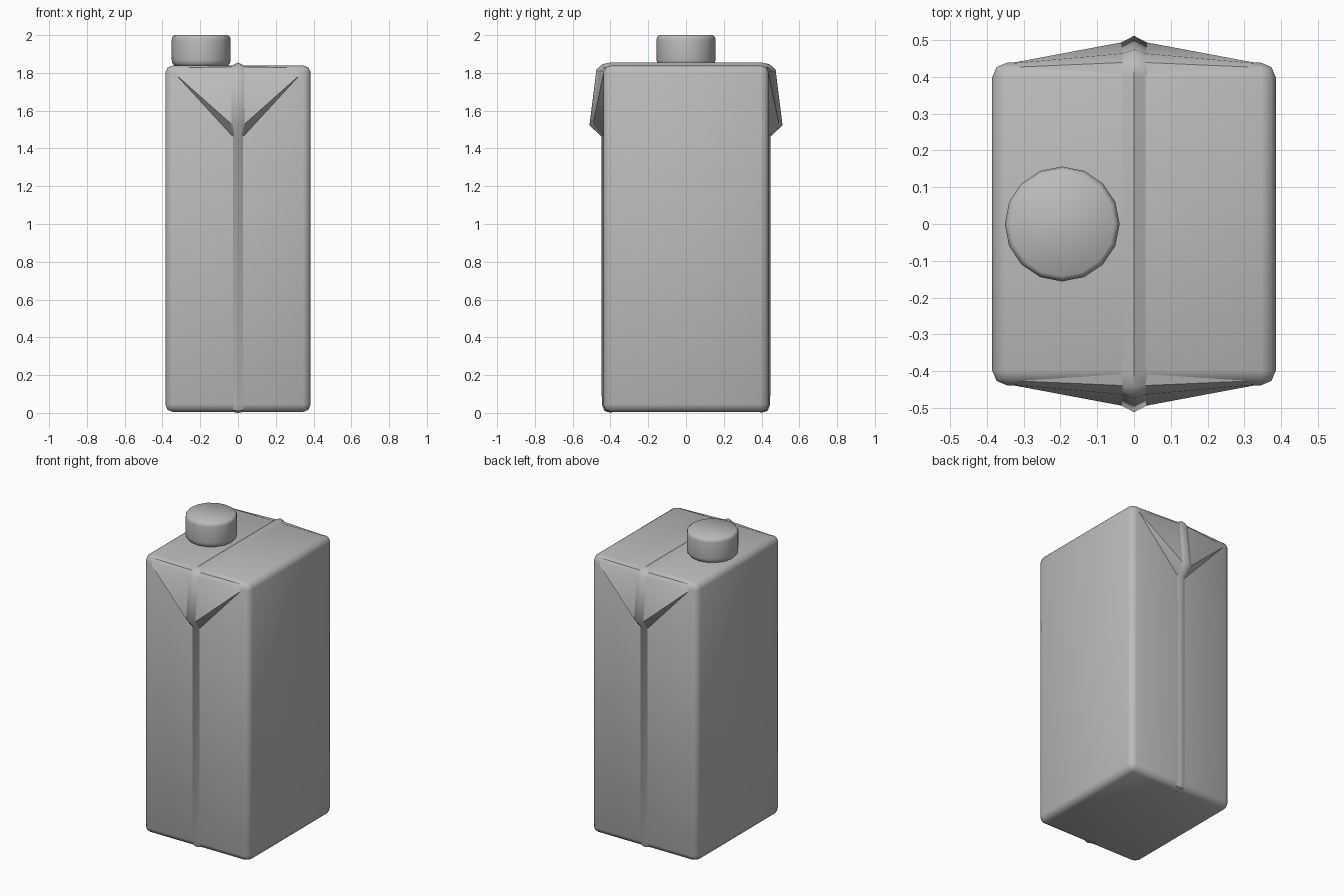
import bpy, bmesh, math

if "Cube" in bpy.data.objects:
    bpy.data.objects.remove(bpy.data.objects["Cube"])

grey = bpy.data.materials.new("plain grey")
grey.diffuse_color = (0.5, 0.5, 0.5, 1)
grey.use_nodes = True
grey.node_tree.nodes["Principled BSDF"].inputs["Base Color"].default_value = grey.diffuse_color


def finish(name, bm, angle):
    """Turn a bmesh into a smooth shaded object."""
    bmesh.ops.recalc_face_normals(bm, faces=bm.faces)
    me = bpy.data.meshes.new(name)
    bm.to_mesh(me)
    bm.free()
    me.materials.append(grey)
    ob = bpy.data.objects.new(name, me)
    bpy.context.collection.objects.link(ob)
    bpy.ops.object.select_all(action='DESELECT')
    ob.select_set(True)
    bpy.context.view_layer.objects.active = ob
    bpy.ops.object.shade_smooth_by_angle(angle=math.radians(angle))
    return ob


# Carton body: softly bevelled box
bm = bmesh.new()
bmesh.ops.create_cube(bm, size=1)
for v in bm.verts:
    v.co = (v.co.x * 0.77, v.co.y * 0.876, 0.005 + (v.co.z + 0.5) * 1.835)
bmesh.ops.bevel(bm, geom=bm.edges[:], offset=0.04, segments=2, profile=0.5,
                affect='EDGES')
finish("carton_body", bm, 60)

# Folded triangular flaps, front and back
for name, s in (("front_flap", 1), ("back_flap", -1)):
    bm = bmesh.new()

    def vert(x, y, z):
        return bm.verts.new((x, y * s, z))

    top_in = vert(0, -0.39, 1.839)
    top_mid = vert(0, -0.44, 1.832)
    top_out = vert(0, -0.466, 1.81)
    tip = vert(0, -0.498, 1.525)
    root = vert(0, -0.435, 1.462)
    back = vert(0, -0.39, 1.60)
    for m in (1, -1):
        c_in = vert(m * 0.345, -0.39, 1.838)
        c_mid = vert(m * 0.345, -0.425, 1.828)
        c_out = vert(m * 0.345, -0.435, 1.805)
        low = vert(m * 0.03, -0.435, 1.462)
        tip_side = vert(m * 0.03, -0.494, 1.525)
        for f in ((top_in, top_mid, c_mid, c_in), (top_mid, top_out, c_out, c_mid),
                  (top_out, tip, tip_side, c_out), (c_out, tip_side, low),
                  (tip, root, low, tip_side), (c_out, low, root, back),
                  (c_out, back, c_mid), (c_mid, back, c_in), (c_in, back, top_in)):
            bm.faces.new(f)
    finish(name, bm, 35)

# Seam ridge: (base y, base z, peak y, peak z) down the front, mirrored to the back
half = [(-0.40, 1.838, -0.40, 1.855), (-0.437, 1.830, -0.442, 1.846),
        (-0.462, 1.808, -0.474, 1.818), (-0.493, 1.527, -0.511, 1.523),
        (-0.435, 1.470, -0.447, 1.462), (-0.435, 0.05, -0.446, 0.045),
        (-0.425, 0.017, -0.432, 0.010), (-0.395, 0.006, -0.395, 0.0)]
path = [(-a, b, -c, d) for a, b, c, d in reversed(half)] + half
bm = bmesh.new()
rows = []
for by, bz, py, pz in path:
    rows.append([bm.verts.new(p) for p in
                 ((-0.035, by, bz), (0, py, pz), (0.035, by, bz))])
for a, b in zip(rows, rows[1:]):
    for i in range(3):
        j = (i + 1) % 3
        bm.faces.new((a[i], a[j], b[j], b[i]))
bm.faces.new(rows[0])
bm.faces.new(rows[-1])
finish("seam_ridge", bm, 50)

# Screw cap: 16 sided turned profile
bm = bmesh.new()
rings = []
for r, z in ((0.14, 1.835), (0.153, 1.853), (0.156, 1.87), (0.156, 1.975),
             (0.153, 1.99), (0.142, 2.0)):
    rings.append([bm.verts.new((-0.195 + r * math.cos(math.tau * i / 16),
                                r * math.sin(math.tau * i / 16), z))
                  for i in range(16)])
for a, b in zip(rings, rings[1:]):
    for i in range(16):
        j = (i + 1) % 16
        bm.faces.new((a[i], a[j], b[j], b[i]))
bm.faces.new(rings[0])
bm.faces.new(rings[-1])
finish("screw_cap", bm, 60)
